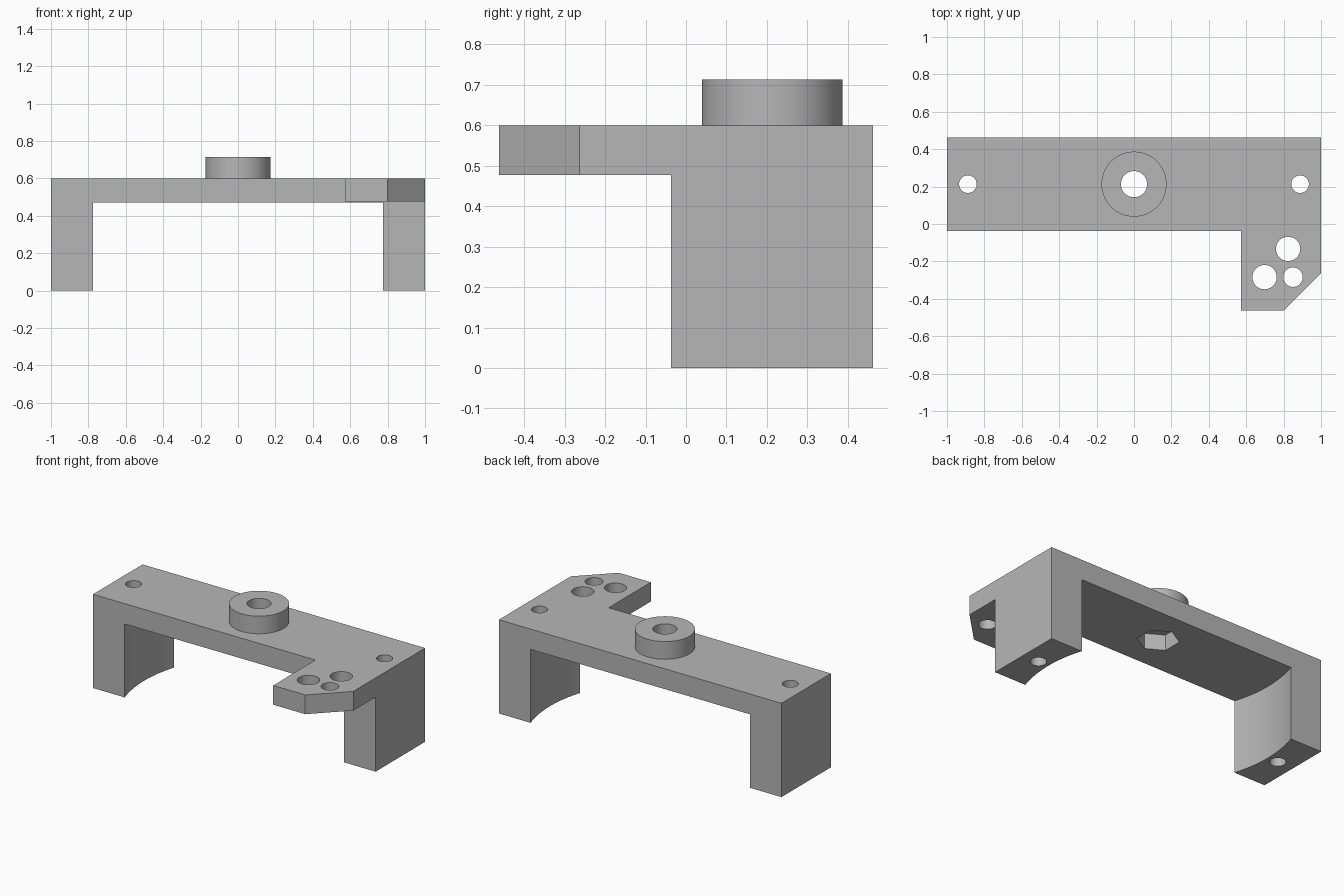
import bpy
import bmesh
from math import cos, sin, tau, radians, hypot

cube = bpy.data.objects.get("Cube")
if cube:
    bpy.data.objects.remove(cube, do_unlink=True)

HALF = 1.0            # half length of the bridge
FRONT, BACK = -0.037, 0.463
MID = (FRONT + BACK) / 2
TOP = 0.6
UNDER = 0.47          # underside of the bridge
TAB_UNDER = 0.477     # underside of the tab
TAB_FRONT = -0.463

grey = bpy.data.materials.new("plain grey")
grey.use_nodes = True
grey.diffuse_color = (0.47, 0.47, 0.47, 1)
grey.node_tree.nodes["Principled BSDF"].inputs["Base Color"].default_value = grey.diffuse_color


def prism(name, outline, z0, z1):
    """Extrude a flat outline from z0 up to z1."""
    bm = bmesh.new()
    face = bm.faces.new([bm.verts.new((x, y, z0)) for x, y in outline])
    grown = bmesh.ops.extrude_face_region(bm, geom=[face])["geom"]
    tops = [v for v in grown if isinstance(v, bmesh.types.BMVert)]
    bmesh.ops.translate(bm, verts=tops, vec=(0, 0, z1 - z0))
    bmesh.ops.recalc_face_normals(bm, faces=bm.faces)
    mesh = bpy.data.meshes.new(name)
    bm.to_mesh(mesh)
    bm.free()
    mesh.materials.append(grey)
    obj = bpy.data.objects.new(name, mesh)
    bpy.context.collection.objects.link(obj)
    return obj


def ring(x, y, r, sides=48, turn=0.0):
    return [(x + r * cos(turn + tau * i / sides), y + r * sin(turn + tau * i / sides))
            for i in range(sides)]


def activate(obj):
    bpy.ops.object.select_all(action="DESELECT")
    obj.select_set(True)
    bpy.context.view_layer.objects.active = obj


def cut(obj, outline, z0, z1):
    """Subtract an extruded outline and discard the cutter."""
    cutter = prism("cutter", outline, z0, z1)
    cutter.hide_render = True
    mod = obj.modifiers.new("cut", "BOOLEAN")
    mod.operation, mod.solver, mod.object = "DIFFERENCE", "EXACT", cutter
    activate(obj)
    bpy.ops.object.modifier_apply(modifier=mod.name)
    bpy.data.objects.remove(cutter, do_unlink=True)


# Bridge with two legs and a chamfered tab on the front left
bridge = prism("bridge_bracket", [
    (-HALF, BACK), (-HALF, FRONT), (0.573, FRONT), (0.573, TAB_FRONT),
    (0.8, TAB_FRONT), (HALF, -0.263), (HALF, BACK)], 0, TOP)

# Clear the space below the tab
cut(bridge, [(0.5, -0.6), (1.1, -0.6), (1.1, FRONT), (0.5, FRONT)], -0.1, TAB_UNDER)

# Round opening between the legs
cut(bridge, ring(0, MID, hypot(0.776, BACK - MID), 128), -0.1, UNDER)

# Screw holes down through the legs
for side in (-1, 1):
    cut(bridge, ring(side * 0.888, MID, 0.047), -0.1, 0.7)

# Holes in the tab
for x, y, r in ((0.698, -0.284, 0.065), (0.824, -0.133, 0.065), (0.85, -0.284, 0.052)):
    cut(bridge, ring(x, y, r), 0.3, 0.7)

# Hexagonal nut pocket and central bore
cut(bridge, ring(0, MID, 0.122, 6, radians(30)), 0.4, UNDER + 0.1)
cut(bridge, ring(0, MID, 0.07), 0.3, 0.8)

# Raised round boss on top
boss = prism("round_boss", ring(0, MID, 0.174, 64), TOP, 0.713)
cut(boss, ring(0, MID, 0.07), 0.3, 0.8)

for obj in (bridge, boss):
    activate(obj)
    bpy.ops.object.shade_smooth_by_angle(angle=radians(30))
